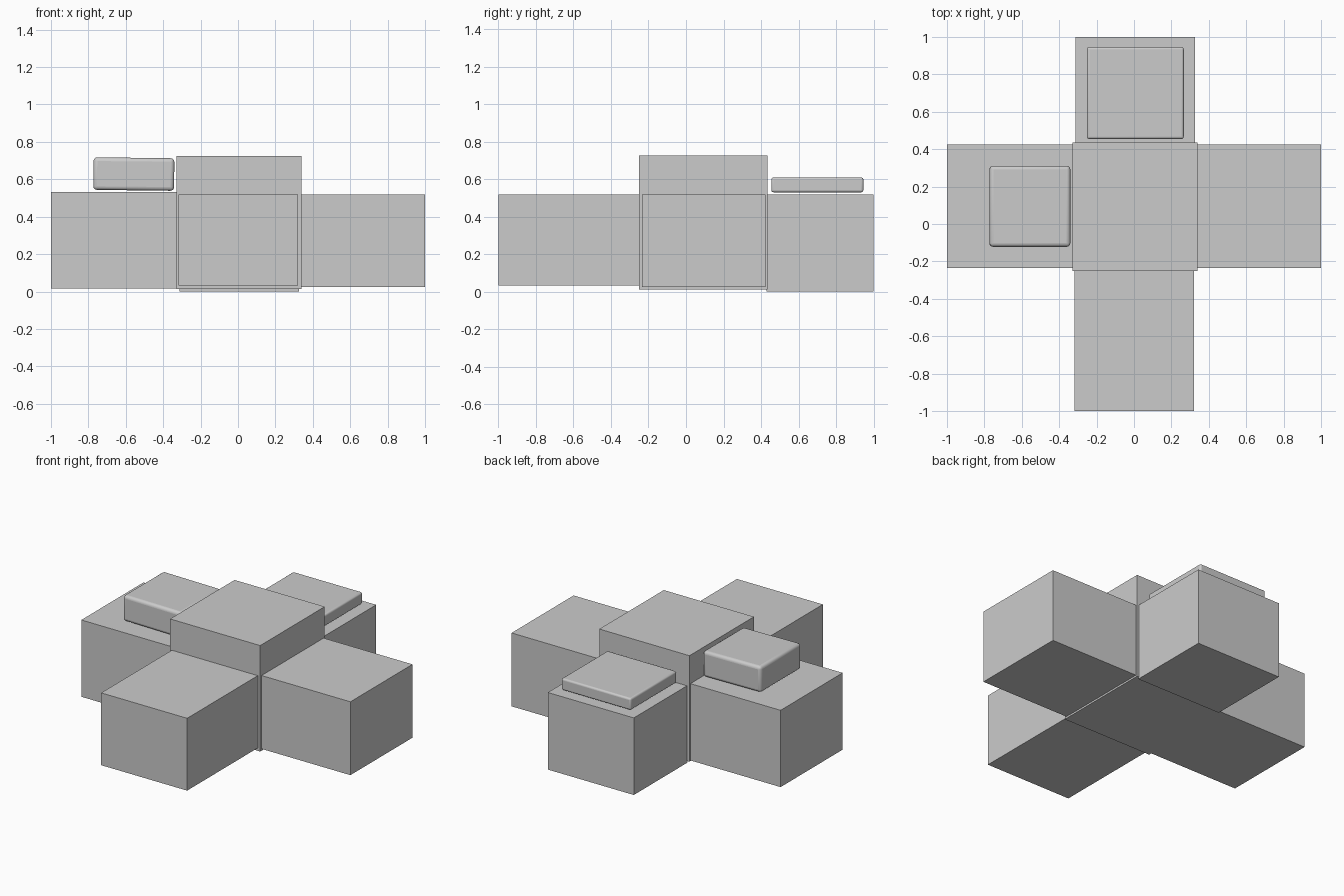
import bpy
from math import radians

cube = bpy.data.objects.get("Cube")
if cube:
    bpy.data.objects.remove(cube, do_unlink=True)

# Single plain grey
grey = bpy.data.materials.new("plain_grey")
grey.use_nodes = True
GREY = (0.6, 0.6, 0.6, 1.0)
grey.diffuse_color = GREY
grey.node_tree.nodes["Principled BSDF"].inputs["Base Color"].default_value = GREY


def block(name, x, y, z, bevel=0.0, tilt=0.0):
    """Box spanning the given (min, max) ranges, optionally rounded and tilted."""
    spans = (x, y, z)
    bpy.ops.mesh.primitive_cube_add(size=1, location=[sum(s) / 2 for s in spans])
    obj = bpy.context.object
    obj.name = obj.data.name = name
    obj.scale = [s[1] - s[0] for s in spans]
    bpy.ops.object.transform_apply(location=False, rotation=False, scale=True)
    obj.rotation_euler.y = tilt
    obj.data.materials.append(grey)
    if bevel:
        mod = obj.modifiers.new("rounded_edges", "BEVEL")
        mod.width = bevel
        mod.segments = 4
        bpy.ops.object.shade_smooth_by_angle(angle=radians(40))
    return obj


# Tall central block
block("centre_block", (-0.33, 0.34), (-0.25, 0.435), (0.013, 0.725))

# Four arms around it
block("right_arm", (-1.0, -0.33), (-0.235, 0.424), (0.017, 0.533))
block("left_arm", (0.34, 1.0), (-0.235, 0.424), (0.025, 0.518))
block("front_arm", (-0.317, 0.322), (-1.0, -0.25), (0.032, 0.518))
block("back_arm", (-0.312, 0.327), (0.43, 1.0), (0.0, 0.518))

# Rounded pads on top of two arms
block("right_cushion", (-0.773, -0.341), (-0.122, 0.311), (0.541, 0.715),
      bevel=0.02, tilt=radians(0.7))
block("back_pad", (-0.251, 0.266), (0.455, 0.946), (0.53, 0.609), bevel=0.012)
